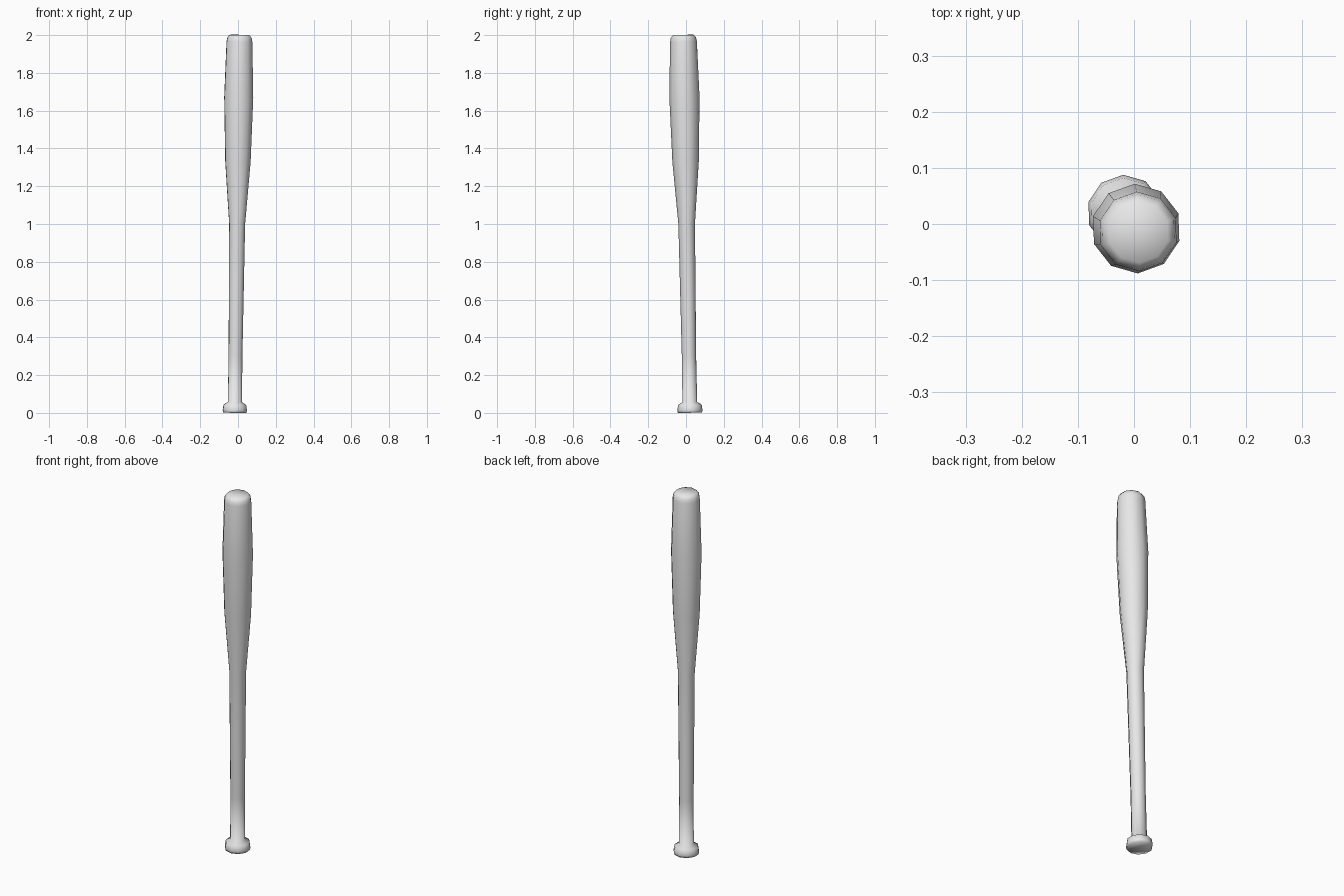
import bpy, bmesh, math
from mathutils import Matrix, Vector

cube = bpy.data.objects.get("Cube")
if cube:
    bpy.data.objects.remove(cube, do_unlink=True)

SIDES = 10

# Plain grey finish
grey = bpy.data.materials.new("light_grey")
grey.use_nodes = True
colour = (0.8, 0.8, 0.8, 1)
grey.diffuse_color = colour
grey.node_tree.nodes["Principled BSDF"].inputs["Base Color"].default_value = colour

# Outline (radius, height): knob, neck, handle, taper, barrel, rounded tip
profile = [
    (0, 0), (0.064, 0), (0.067, 0.012), (0.062, 0.042), (0.039, 0.056),
    (0.038, 0.3), (0.041, 0.65), (0.044, 1.0),
    (0.07, 1.33), (0.08, 1.67),
    (0.071, 1.965), (0.067, 1.985), (0.055, 2.0), (0, 2.0),
]

# Turn the outline around the axis
bm = bmesh.new()
points = [bm.verts.new((r, 0, z)) for r, z in profile]
edges = [bm.edges.new(pair) for pair in zip(points, points[1:])]
bmesh.ops.spin(bm, geom=points + edges, cent=(0, 0, 0), axis=(0, 0, 1),
               angle=2 * math.pi, steps=SIDES)
bmesh.ops.remove_doubles(bm, verts=bm.verts, dist=0.0005)
bmesh.ops.recalc_face_normals(bm, faces=bm.faces)

# Lean the bat along its slightly tilted axis
foot = Vector((-0.017, 0.021, 0))
tip = Vector((0.008, -0.014, 2))
lean = (tip - foot).normalized()
tilt = Vector((0, 0, 1)).rotation_difference(lean).to_matrix().to_4x4()
turn = Matrix.Rotation(math.radians(20), 4, "Z")
bm.transform(Matrix.Translation(foot) @ tilt @ turn)
lowest = min(v.co.z for v in bm.verts)
bm.transform(Matrix.Translation((0, 0, -lowest)))

mesh = bpy.data.meshes.new("bat")
bm.to_mesh(mesh)
bm.free()
mesh.materials.append(grey)
bat = bpy.data.objects.new("bat", mesh)
bpy.context.collection.objects.link(bat)
for face in mesh.polygons:
    face.use_smooth = True
